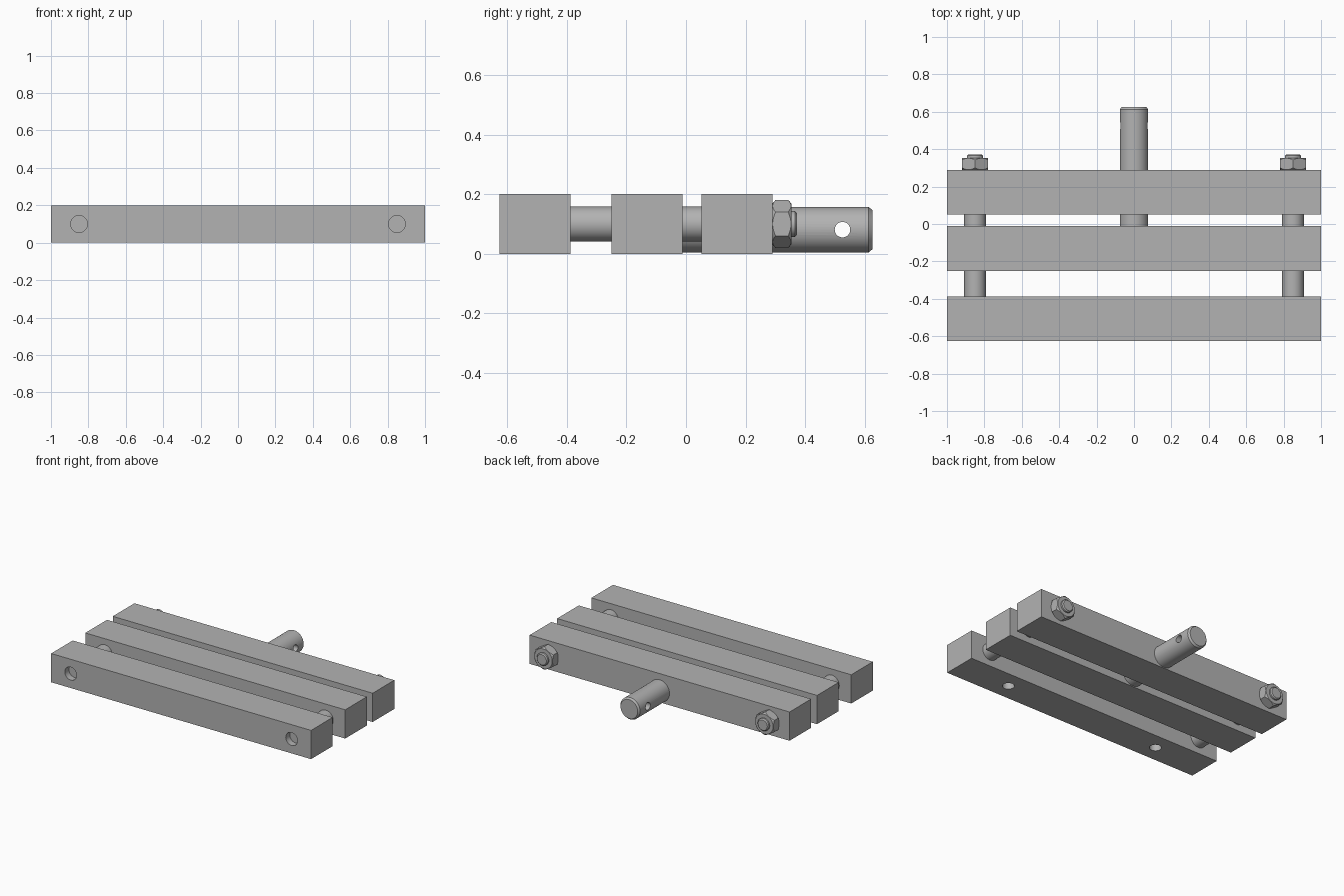
import bpy, bmesh, math
from mathutils import Matrix, Vector

if "Cube" in bpy.data.objects:
    bpy.data.objects.remove(bpy.data.objects["Cube"])

steel = bpy.data.materials.new("steel_grey")
steel.diffuse_color = (0.45, 0.45, 0.45, 1)
steel.use_nodes = True
steel.node_tree.nodes["Principled BSDF"].inputs["Base Color"].default_value = steel.diffuse_color


def finish(bm, name):
    bmesh.ops.recalc_face_normals(bm, faces=bm.faces)
    me = bpy.data.meshes.new(name)
    bm.to_mesh(me)
    bm.free()
    ob = bpy.data.objects.new(name, me)
    bpy.context.collection.objects.link(ob)
    me.materials.append(steel)
    return ob


def block(name, y0, y1, length=2.0, height=0.2):
    bm = bmesh.new()
    bmesh.ops.create_cube(bm, size=1)
    bmesh.ops.scale(bm, vec=(length, y1 - y0, height), verts=bm.verts)
    bmesh.ops.translate(bm, vec=(0, (y0 + y1) / 2, height / 2), verts=bm.verts)
    return finish(bm, name)


def turned(name, profile, origin, axis="Y", sides=48):
    """Closed turned part; profile is (distance along axis, radius)."""
    bm = bmesh.new()
    rings = []
    for d, r in profile:
        ring = []
        for i in range(sides):
            a = 2 * math.pi * i / sides
            u, v = r * math.sin(a), r * math.cos(a)
            co = {"X": (d, u, v), "Y": (u, d, v), "Z": (u, v, d)}[axis]
            ring.append(bm.verts.new(Vector(co) + Vector(origin)))
        rings.append(ring)
    for a, b in zip(rings, rings[1:]):
        for i in range(sides):
            j = (i + 1) % sides
            bm.faces.new((a[i], a[j], b[j], b[i]))
    bm.faces.new(rings[0])
    bm.faces.new(rings[-1])
    return finish(bm, name)


def boolean(ob, cutter, op="DIFFERENCE"):
    mod = ob.modifiers.new("cut", "BOOLEAN")
    mod.operation, mod.object, mod.solver = op, cutter, "EXACT"
    bpy.context.view_layer.objects.active = ob
    bpy.ops.object.modifier_apply(modifier=mod.name)
    bpy.data.objects.remove(cutter)


def smooth(ob):
    bpy.ops.object.select_all(action="DESELECT")
    ob.select_set(True)
    bpy.context.view_layer.objects.active = ob
    bpy.ops.object.shade_smooth_by_angle(angle=math.radians(30))


# Three parallel bars
front_bar = block("front_bar", -0.625, -0.388)
block("middle_bar", -0.25, -0.012)
block("rear_bar", 0.052, 0.29)

for side, s in (("left", -1), ("right", 1)):
    x = 0.85 * s
    # Bolt recess in the front and blind hole underneath the front bar
    boolean(front_bar, turned("recess", [(-0.7, 0.045), (-0.58, 0.045)], (x, 0, 0.1)))
    boolean(front_bar, turned("blind_hole", [(-0.1, 0.038), (0.12, 0.038)],
                              (0.6 * s, -0.507, 0), "Z"))
    # Guide rod, stepping down to a threaded stub
    rod = turned(side + "_guide_rod",
                 [(-0.42, 0.058), (0.08, 0.058), (0.08, 0.043),
                  (0.365, 0.043), (0.372, 0.036)], (x, 0, 0.1))
    smooth(rod)
    # Hex nut with chamfered corners
    nut = turned(side + "_nut", [(0.289, 0.081), (0.354, 0.081)], (x, 0, 0.1), sides=6)
    boolean(nut, turned("chamfer", [(0.28, 0.0585), (0.302, 0.0825),
                                    (0.341, 0.0825), (0.363, 0.0585)],
                        (x, 0, 0.1)), "INTERSECT")
    smooth(nut)
smooth(front_bar)

# Central pin with a cross hole near its end
pin = turned("centre_pin", [(-0.03, 0.076), (0.613, 0.076), (0.625, 0.066)], (0, 0, 0.081))
boolean(pin, turned("cross_hole", [(-0.2, 0.026), (0.2, 0.026)], (0, 0.525, 0.081), "X"))
smooth(pin)
